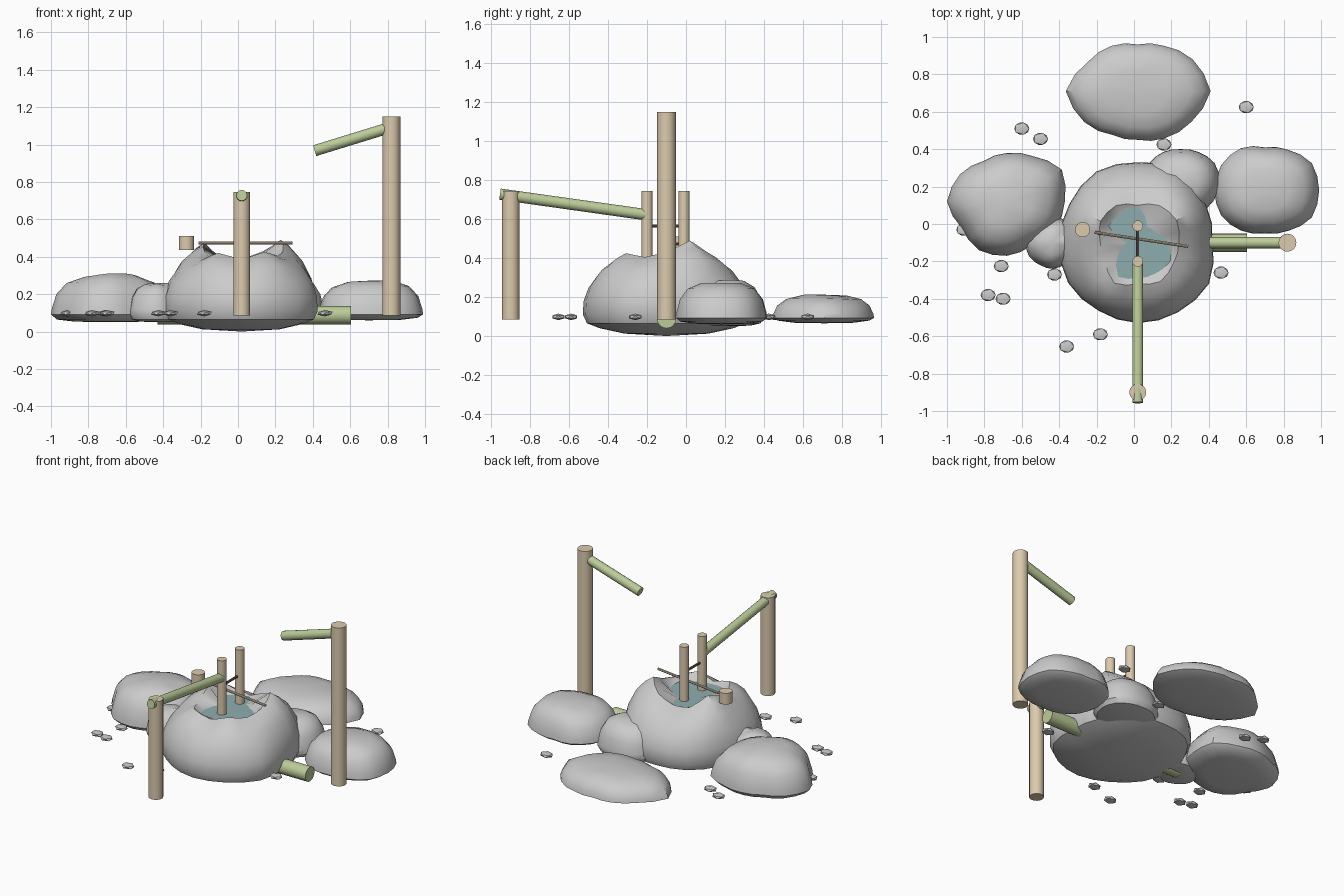
import bpy, bmesh, math, random
from mathutils import Vector

if "Cube" in bpy.data.objects:
    bpy.data.objects.remove(bpy.data.objects["Cube"])

random.seed(4)
SEG = 24


def material(name, rgb):
    m = bpy.data.materials.new(name)
    m.diffuse_color = (*rgb, 1)
    m.use_nodes = True
    m.node_tree.nodes["Principled BSDF"].inputs["Base Color"].default_value = m.diffuse_color
    return m


WOOD = material("wood", (0.72, 0.60, 0.42))
BAMBOO = material("bamboo", (0.50, 0.60, 0.32))
WATER = material("water", (0.27, 0.42, 0.43))
DARK = material("dark_wood", (0.16, 0.13, 0.11))


def finish(name, bm, mat=None, angle=40):
    bmesh.ops.recalc_face_normals(bm, faces=bm.faces)
    me = bpy.data.meshes.new(name)
    bm.to_mesh(me)
    bm.free()
    ob = bpy.data.objects.new(name, me)
    bpy.context.collection.objects.link(ob)
    if mat:
        me.materials.append(mat)
    bpy.ops.object.select_all(action='DESELECT')
    ob.select_set(True)
    bpy.context.view_layer.objects.active = ob
    bpy.ops.object.shade_smooth_by_angle(angle=math.radians(angle))
    return ob


def around(values, k):
    """Interpolate values spread evenly round the circle at segment k."""
    f = k / SEG * len(values)
    i = int(f)
    t = f - i
    return values[i] * (1 - t) + values[(i + 1) % len(values)] * t


def polar(c, k, r, z):
    a = 2 * math.pi * k / SEG
    return Vector((c[0] + r * math.cos(a), c[1] + r * math.sin(a), z))


def loft(name, rings, low, high):
    """Skin stacked closed rings and close both ends with a fan."""
    bm = bmesh.new()
    rows = [[bm.verts.new(p) for p in ring] for ring in rings]
    n = len(rows[0])
    for a, b in zip(rows, rows[1:]):
        for i in range(n):
            j = (i + 1) % n
            bm.faces.new((a[i], a[j], b[j], b[i]))
    for row, tip in ((rows[0], low), (rows[-1], high)):
        v = bm.verts.new(tip)
        for i in range(n):
            bm.faces.new((row[i], row[(i + 1) % n], v))
    return finish(name, bm)


def rock(name, c, radii, z0, z1, edge=0.10):
    """Low boulder: flat shallow underside, steep sides, rounded top."""
    h = z1 - edge
    profile = [(0.6, z0 + 0.003), (0.9, z0 + 0.014), (1, edge - 0.008), (0.985, edge + 0.12 * h),
               (0.91, edge + 0.5 * h), (0.74, edge + 0.8 * h), (0.45, edge + 0.96 * h)]
    bump = [random.uniform(-0.06, 0.06) for _ in range(8)]
    rings = []
    for s, z in profile:
        wob = 1 if z > edge else 0
        rings.append([polar(c, k, s * around(radii, k),
                            z + wob * around(bump, k) * (z - edge)) for k in range(SEG)])
    loft(name, rings, (c[0], c[1], z0), (c[0], c[1], z1))


def rod(name, a, b, r, mat, sides=16):
    a, b = Vector(a), Vector(b)
    d = b - a
    bm = bmesh.new()
    bmesh.ops.create_cone(bm, cap_ends=True, segments=sides, radius1=r, radius2=r, depth=d.length)
    bmesh.ops.transform(bm, matrix=d.to_track_quat('Z', 'Y').to_matrix().to_4x4(), verts=bm.verts)
    bmesh.ops.translate(bm, vec=(a + b) / 2, verts=bm.verts)
    return finish(name, bm, mat)


# Basin rock: outer wall rises to an uneven rim, then drops into a shallow bowl
C = (0.02, -0.10)
outer = [.40, .42, .45, .43, .44, .42, .42, .43, .42, .43, .43, .44]
rim_r = [.22, .24, .23, .20, .23, .23, .20, .20, .25, .22, .24, .22]
rim_z = [.43, .49, .43, .385, .40, .475, .43, .40, .42, .385, .425, .405]
pool_r = [.17, .11, .10, .20, .18, .18, .06, .12, .21, .19, .19, .20]
rings = [[polar(C, k, s * around(outer, k), z) for k in range(SEG)]
         for s, z in ((0.5, 0.012), (0.8, 0.04), (0.95, 0.065))]
for t, u in ((0, 0), (0.02, 0.25), (0.14, 0.5), (0.42, 0.77), (0.72, 0.92), (1, 1)):
    rings.append([polar(C, k, around(outer, k) * (1 - t) + around(rim_r, k) * t,
                        0.11 + u * (around(rim_z, k) - 0.11)) for k in range(SEG)])
rings.append([polar(C, k, min(around(pool_r, k), around(rim_r, k) - 0.005), 0.378)
              for k in range(SEG)])
loft("basin_rock", rings, (0.02, -0.1, 0), (0.02, -0.1, 0.35))

# Water surface in the bowl
bm = bmesh.new()
ring = [bm.verts.new(polar(C, k, min(around(pool_r, k), around(rim_r, k) - 0.004), 0.38))
        for k in range(SEG)]
mid = bm.verts.new((C[0], C[1], 0.38))
for k in range(SEG):
    bm.faces.new((ring[k], ring[(k + 1) % SEG], mid))
finish("water", bm, WATER)

# Surrounding boulders
rock("left_rock", (-.68, .12), [.31, .34, .28, .26, .25, .29, .32, .28, .30, .29, .27, .30],
     .05, .31)
rock("back_rock", (.02, .71), [.39, .34, .28, .25, .28, .31, .385, .33, .27, .26, .29, .33],
     .065, .212)
rock("right_rock", (.70, .18), [.29, .29, .25, .23, .26, .27, .27, .27, .25, .23, .25, .29],
     .06, .272)
rock("small_left_rock", (-.43, -.10), [.15, .14, .14, .13, .12, .13, .15, .15, .14, .14, .13, .14],
     .05, .26)
rock("small_back_rock", (.25, .22), [.21, .21, .19, .18, .19, .2, .2, .2, .18, .18, .19, .2],
     .05, .285)

# Scattered pebbles
pebbles = [(-.60, .51), (-.50, .455), (.60, .625), (.16, .425), (-.91, -.03), (-.71, -.225),
           (-.78, -.38), (-.70, -.40), (-.425, -.27), (-.36, -.655), (-.18, -.59), (.465, -.26)]
for i, (x, y) in enumerate(pebbles):
    bm = bmesh.new()
    bmesh.ops.create_icosphere(bm, subdivisions=1, radius=1)
    for v in bm.verts:
        v.co = Vector((x + v.co.x * .045, y + v.co.y * .037, .098 + v.co.z * .017))
    finish(f"pebble_{i + 1}", bm)

# Upright posts
rod("front_post", (.02, -.90, .085), (.02, -.90, .745), .045, WOOD)
rod("right_post", (.82, -.10, .085), (.82, -.10, 1.15), .048, WOOD)
for i, y in enumerate((-.20, -.01)):
    rod(f"basin_post_{i + 1}", (.02, y, .37), (.02, y, .745), .029, WOOD)
rod("pivot_bar", (.02, -.21, .565), (.02, .01, .565), .008, DARK, 8)

# Bamboo spouts and ground pipe
rod("front_spout", (.02, -.955, .728), (.02, -.20, .622), .029, BAMBOO)
rod("right_spout", (.81, -.10, 1.09), (.41, -.10, .967), .03, BAMBOO)
rod("ground_pipe", (-.43, -.10, .088), (.605, -.10, .088), .049, BAMBOO)

# Ladle
rod("ladle_cup", (-.275, -.03, .437), (-.275, -.03, .512), .041, WOOD)
rod("ladle_handle", (-.21, -.045, .473), (.29, -.12, .473), .008, WOOD, 8)
